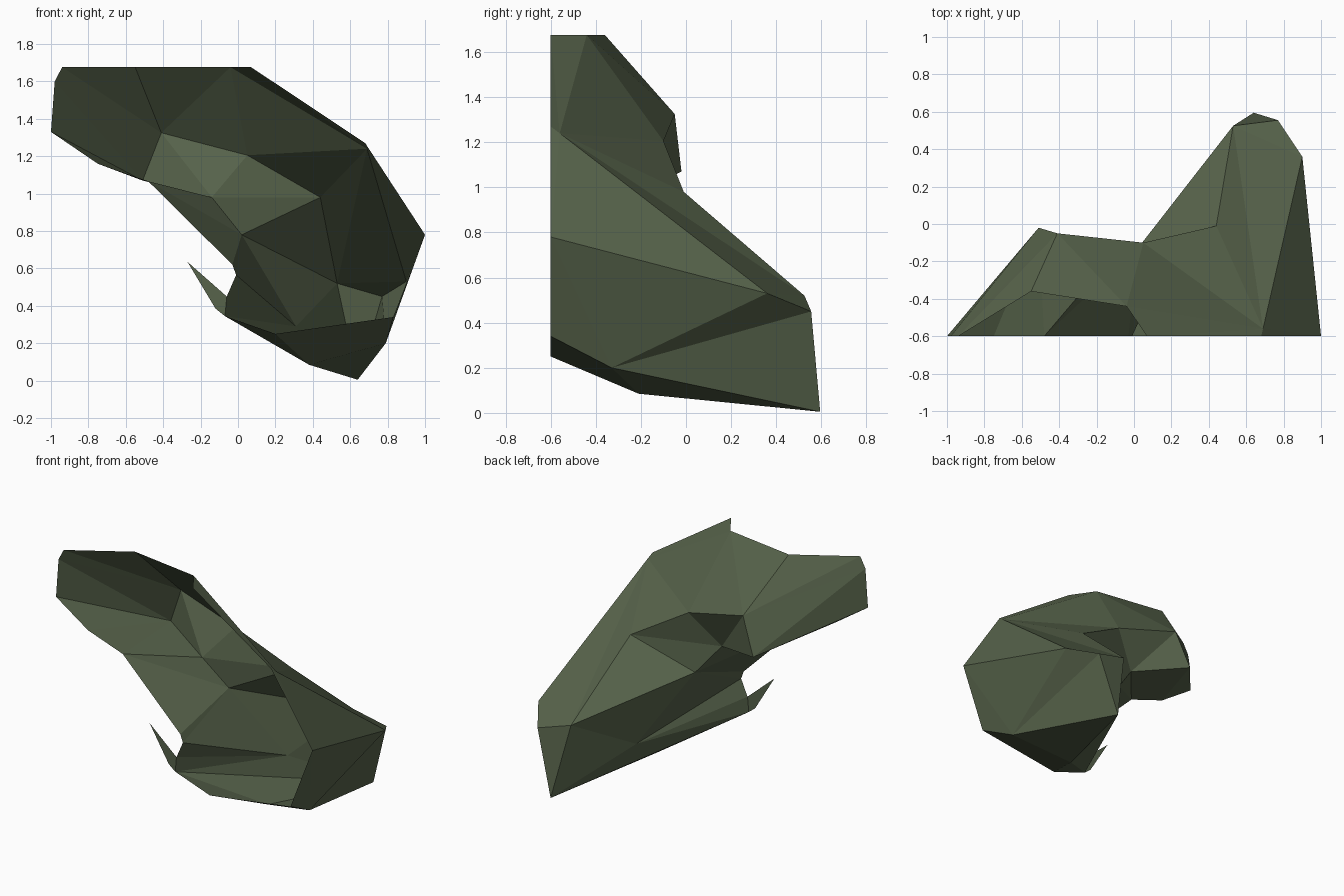
import bpy
import bmesh
from mathutils import Vector

old = bpy.data.objects.get("Cube")
if old:
    bpy.data.objects.remove(old, do_unlink=True)

FRONT = -0.6      # plane of the open front rim
TOP = 1.676       # plane of the open top rim

bm = bmesh.new()
points = {}


def point(name, x, y, z):
    points[name] = bm.verts.new(Vector((x, y, z)))


def rim(**outline):
    """Points lying on the open front plane, given as x and z."""
    for name, (x, z) in outline.items():
        point(name, x, FRONT, z)


def fan(centre, ring):
    """Triangles from one corner to each step of a ring of corners."""
    names = ring.split()
    for a, b in zip(names, names[1:]):
        bm.faces.new([points[centre], points[a], points[b]])


# Front rim: upper mouth
rim(mouth_top=(-0.94, TOP), mouth_bevel=(-0.98, 1.6), mouth_corner=(-1, 1.33),
    lip_outer=(-0.75, 1.16), lip_inner=(-0.48, 1.066))

# Front rim: notch and thorn on the inner side
rim(notch_top=(-0.03, 0.62), notch_deep=(-0.01, 0.565), thorn_root=(-0.06, 0.45),
    thorn_tip=(-0.27, 0.635), thorn_base=(-0.12, 0.385), heel=(-0.07, 0.345))

# Front rim: lower and outer side
rim(sill=(0.2, 0.25), toe=(0.83, 0.34), flank=(1, 0.78),
    shoulder=(0.68, 1.27), crown=(0.07, TOP))

# Top rim, set back from the front
point("crest_left", -0.55, -0.36, TOP)
point("crest_right", -0.04, -0.44, TOP)

# Upper bulge behind the mouth
point("knuckle", -0.41, -0.05, 1.325)
point("knuckle_low", -0.51, -0.02, 1.07)
point("saddle", 0.05, -0.1, 1.205)
point("ledge", -0.14, -0.2, 0.98)
point("ledge_low", 0.02, -0.13, 0.78)
point("ridge", 0.44, -0.01, 0.98)
point("shoulder_back", 0.69, -0.56, 1.24)

# Rear end and underside
point("tail_inner", 0.53, 0.525, 0.52)
point("tail_end", 0.77, 0.555, 0.45)
point("tail_outer", 0.9, 0.36, 0.53)
point("tail_foot", 0.64, 0.595, 0.005)
point("keel_outer", 0.79, -0.33, 0.2)
point("keel_inner", 0.38, -0.21, 0.085)
point("pocket", 0.31, 0.11, 0.29)

# Mouth and upper bulge
fan("knuckle", "mouth_bevel mouth_top crest_left crest_right saddle ledge knuckle_low mouth_bevel")
fan("knuckle_low", "mouth_bevel mouth_corner lip_outer lip_inner ledge")
fan("ridge", "ledge saddle shoulder_back tail_inner")

# Outer shoulder and inner wall
fan("shoulder_back", "saddle crest_right crown shoulder flank tail_outer tail_inner")
fan("ledge_low", "tail_inner ridge ledge lip_inner notch_top notch_deep pocket tail_inner")

# Tail, flank and underside
fan("tail_end", "tail_inner tail_outer")
fan("tail_foot", "keel_outer tail_end tail_inner pocket heel keel_inner keel_outer")
fan("keel_outer", "keel_inner toe flank tail_outer tail_end")
fan("sill", "heel keel_inner toe")

# Notch and thorn
fan("pocket", "notch_deep thorn_root heel")
fan("thorn_base", "thorn_tip thorn_root heel")

# Consistent outward facing: the roof crest must look up and back
bmesh.ops.recalc_face_normals(bm, faces=bm.faces[:])
bm.normal_update()
roof = next(f for f in bm.faces
            if points["saddle"] in f.verts and points["shoulder_back"] in f.verts
            and points["crest_right"] in f.verts)
if roof.normal.dot(Vector((0, 1, 1))) < 0:
    bmesh.ops.reverse_faces(bm, faces=bm.faces[:])

mesh = bpy.data.meshes.new("rock_shell")
bm.to_mesh(mesh)
bm.free()
shell = bpy.data.objects.new("rock_shell", mesh)
bpy.context.collection.objects.link(shell)

# Moss green stone
moss = bpy.data.materials.new("moss_green")
moss.use_nodes = True
colour = (0.095, 0.125, 0.07, 1)
moss.diffuse_color = colour
bsdf = next(n for n in moss.node_tree.nodes if n.type == "BSDF_PRINCIPLED")
bsdf.inputs["Base Color"].default_value = colour
bsdf.inputs["Roughness"].default_value = 0.9
mesh.materials.append(moss)
